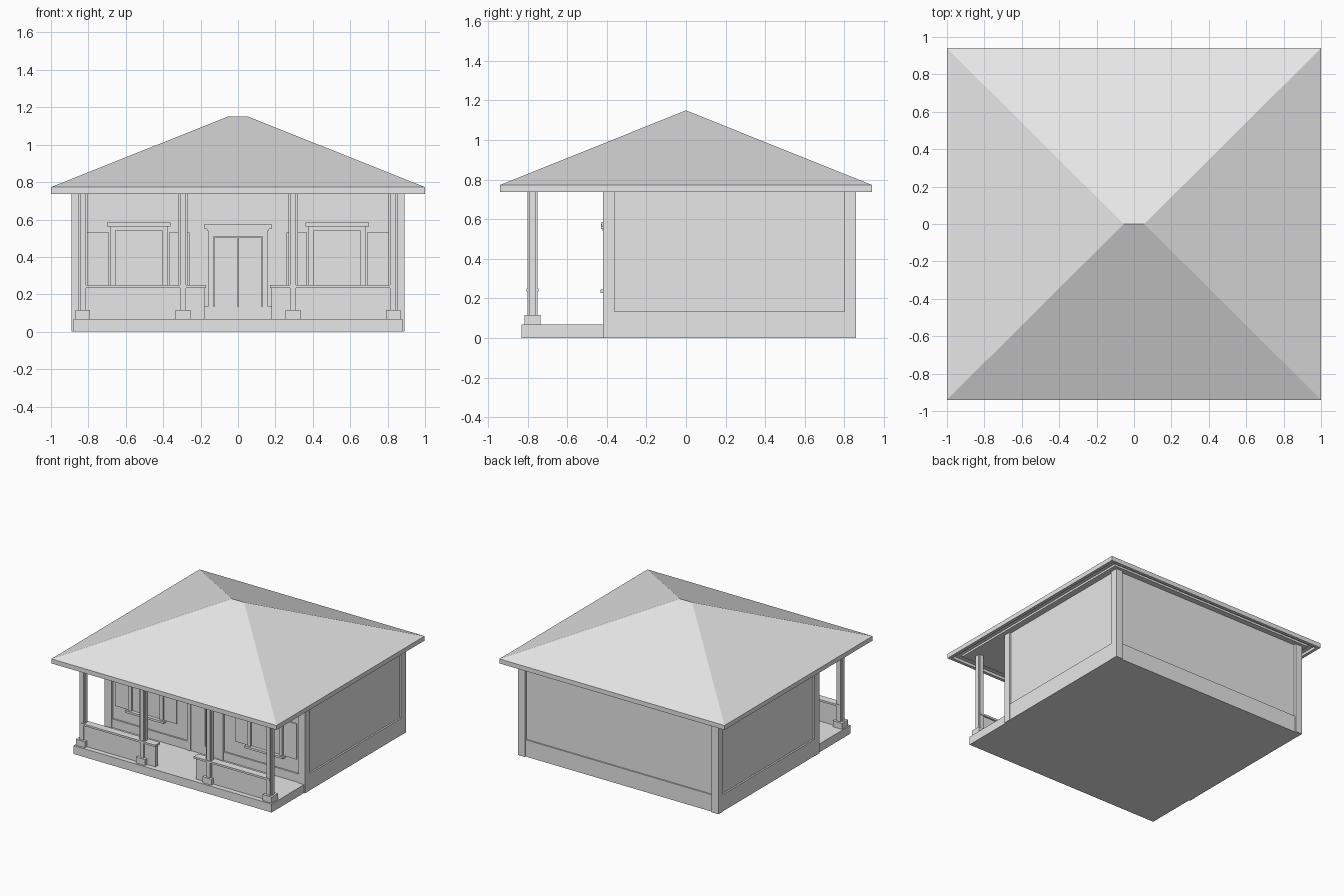
import bpy, bmesh

grey = bpy.data.materials.new("light_grey")
grey.diffuse_color = (0.8, 0.8, 0.8, 1)


def finish(name, bm):
    bmesh.ops.recalc_face_normals(bm, faces=bm.faces)
    me = bpy.data.meshes.new(name)
    bm.to_mesh(me)
    bm.free()
    me.materials.append(grey)
    ob = bpy.data.objects.new(name, me)
    bpy.context.collection.objects.link(ob)
    return ob


def add_box(bm, x0, x1, y0, y1, z0, z1):
    for v in bmesh.ops.create_cube(bm, size=1)["verts"]:
        v.co = (x1 if v.co.x > 0 else x0,
                y1 if v.co.y > 0 else y0,
                z1 if v.co.z > 0 else z0)


def boxes(name, *dims):
    bm = bmesh.new()
    for d in dims:
        add_box(bm, *d)
    return finish(name, bm)


def rect(x, y, z):
    return [(-x, -y, z), (x, -y, z), (x, y, z), (-x, y, z)]


# Hip roof: stacked rectangular rings from the soffit to the short ridge
bm = bmesh.new()
rings = [[bm.verts.new(c) for c in rect(*r)] for r in (
    (0.975, 0.915, 0.758), (0.975, 0.915, 0.737), (1.0, 0.94, 0.737),
    (1.0, 0.94, 0.773), (0.055, 0.0, 1.15))]
bm.faces.new(rings[0])
for a, b in zip(rings, rings[1:]):
    for i in range(4):
        j = (i + 1) % 4
        bm.faces.new((a[i], a[j], b[j], b[i]))
bmesh.ops.remove_doubles(bm, verts=bm.verts, dist=1e-4)
finish("roof", bm)
boxes("eave_trim", (-0.925, 0.925, -0.86, 0.885, 0.742, 0.76))

# House body with recessed walls, skirting and corner boards
boxes("walls", (-0.875, 0.875, -0.40, 0.84, 0.0, 0.75))
boxes("skirting", (-0.888, 0.888, -0.412, 0.85, 0.0, 0.135))
for name, y0, y1 in (("front", -0.42, -0.36), ("back", 0.80, 0.86)):
    for side, x0, x1 in (("left", -0.89, -0.83), ("right", 0.83, 0.89)):
        boxes(f"{name}_{side}_corner_board", (x0, x1, y0, y1, 0, 0.75))

# Porch floor
boxes("porch_floor", (-0.88, 0.88, -0.83, -0.41, 0, 0.067))

# Porch posts with cross-shaped section on square plinths
for i, x in enumerate((-0.83, -0.295, 0.295, 0.83)):
    y = -0.775
    boxes(f"porch_post_{i + 1}",
          (x - 0.025, x + 0.025, y - 0.016, y + 0.016, 0.067, 0.75),
          (x - 0.016, x + 0.016, y - 0.025, y + 0.025, 0.067, 0.75))
    boxes(f"post_plinth_{i + 1}",
          (x - 0.04, x + 0.04, y - 0.04, y + 0.04, 0.06, 0.115))

# Half walls and windows, one set per side
for side, s in (("left", -1), ("right", 1)):
    def span(a, b):
        return (a, b) if s > 0 else (-b, -a)

    boxes(f"{side}_half_wall", (*span(0.18, 0.83), -0.79, -0.76, 0.06, 0.24))
    boxes(f"{side}_half_wall_cap", (*span(0.17, 0.84), -0.805, -0.745, 0.235, 0.25))
    boxes(f"{side}_window_frame",
          (*span(0.375, 0.405), -0.418, -0.39, 0.24, 0.565),
          (*span(0.655, 0.685), -0.418, -0.39, 0.24, 0.565),
          (*span(0.405, 0.655), -0.418, -0.39, 0.54, 0.565))
    boxes(f"{side}_window_pane", (*span(0.405, 0.655), -0.405, -0.39, 0.24, 0.54))
    boxes(f"{side}_window_header", (*span(0.36, 0.70), -0.428, -0.39, 0.563, 0.585))
    boxes(f"{side}_window_sill", (*span(0.36, 0.70), -0.433, -0.39, 0.228, 0.245))
    boxes(f"{side}_shutters",
          (*span(0.26, 0.37), -0.409, -0.39, 0.245, 0.53),
          (*span(0.69, 0.805), -0.409, -0.39, 0.245, 0.53))

# Double front door with frame and header
boxes("door_frame",
      (-0.16, -0.13, -0.42, -0.39, 0.067, 0.54),
      (0.13, 0.16, -0.42, -0.39, 0.067, 0.54),
      (-0.13, 0.13, -0.42, -0.39, 0.51, 0.54))
boxes("door_header", (-0.18, 0.18, -0.43, -0.39, 0.55, 0.575),
      (-0.165, 0.165, -0.422, -0.39, 0.54, 0.55))
boxes("door_leaves", (-0.125, -0.003, -0.415, -0.39, 0.13, 0.505),
      (0.003, 0.125, -0.415, -0.39, 0.13, 0.505))
